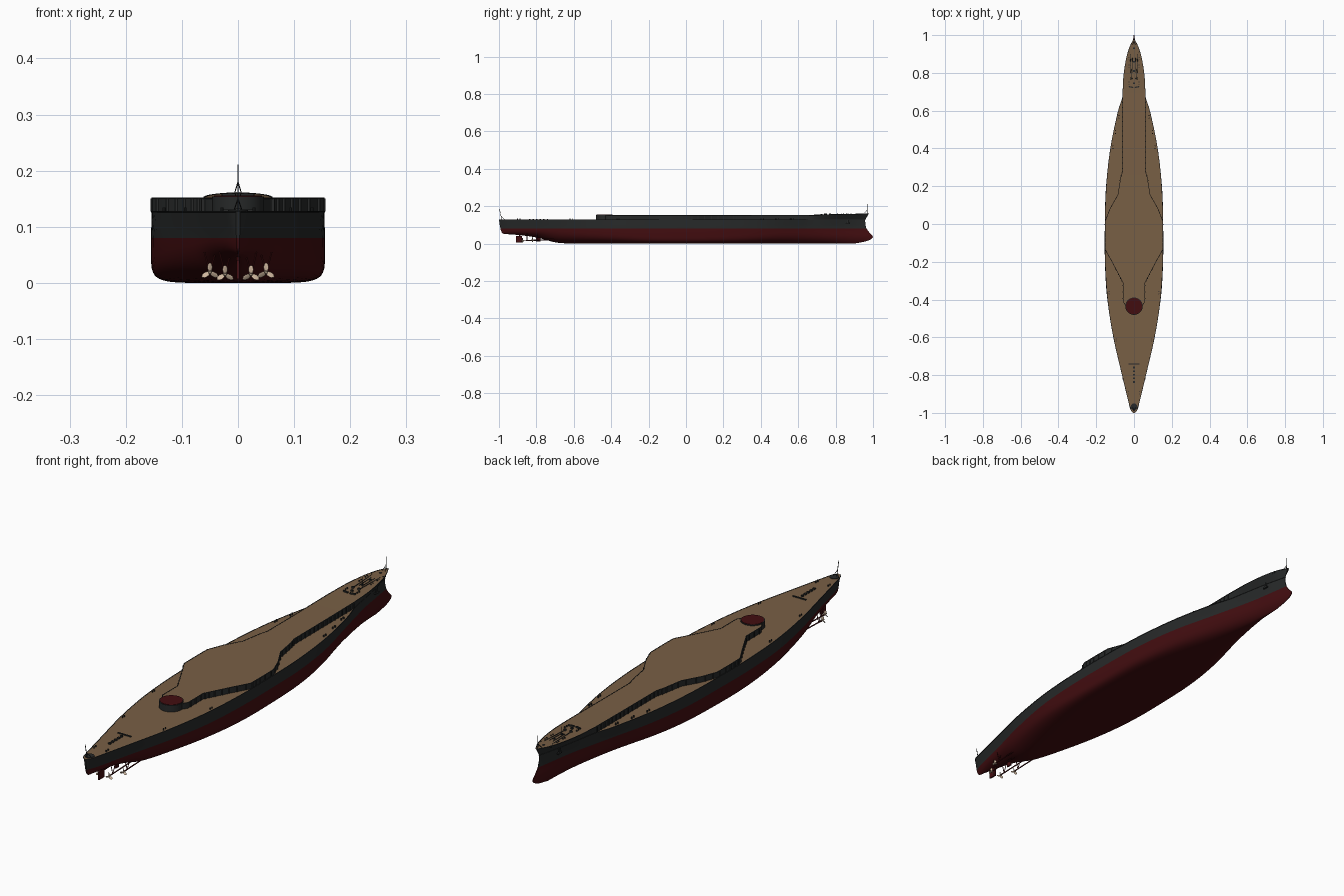
import bpy, bmesh, math
from mathutils import Vector

cube = bpy.data.objects.get("Cube")
if cube:
    bpy.data.objects.remove(cube)


def material(name, rgb):
    m = bpy.data.materials.new(name)
    m.use_nodes = True
    m.diffuse_color = (*rgb, 1)
    m.node_tree.nodes["Principled BSDF"].inputs["Base Color"].default_value = (*rgb, 1)
    return m


RED = material("hull red", (0.055, 0.004, 0.005))
DARK = material("charcoal grey", (0.02, 0.022, 0.022))
WOOD = material("deck wood", (0.19, 0.115, 0.06))
BRONZE = material("propeller bronze", (0.62, 0.47, 0.34))
MATS = [RED, DARK, WOOD, BRONZE]


def finish(bm, name, mat=None, angle=35):
    bmesh.ops.remove_doubles(bm, verts=bm.verts, dist=0.00005)
    bmesh.ops.recalc_face_normals(bm, faces=bm.faces)
    me = bpy.data.meshes.new(name)
    bm.to_mesh(me)
    bm.free()
    for m in ([mat] if mat else MATS):
        me.materials.append(m)
    ob = bpy.data.objects.new(name, me)
    bpy.context.collection.objects.link(ob)
    bpy.ops.object.select_all(action='DESELECT')
    ob.select_set(True)
    bpy.context.view_layer.objects.active = ob
    bpy.ops.object.shade_smooth_by_angle(angle=math.radians(angle))
    return ob


def box(bm, c, size, rot=0):
    vs = bmesh.ops.create_cube(bm, size=1)["verts"]
    bmesh.ops.scale(bm, vec=size, verts=vs)
    bmesh.ops.rotate(bm, matrix=Vector((0, 0, 1)).to_track_quat('Z', 'Y').to_matrix(), verts=vs)
    for v in vs:
        x, y = v.co.x, v.co.y
        v.co.x = x * math.cos(rot) - y * math.sin(rot)
        v.co.y = x * math.sin(rot) + y * math.cos(rot)
        v.co += Vector(c)


def rod(bm, a, b, r1, r2=None, n=8):
    a, b = Vector(a), Vector(b)
    vs = bmesh.ops.create_cone(bm, cap_ends=True, segments=n, radius1=r1,
                               radius2=r1 if r2 is None else r2, depth=(b - a).length)["verts"]
    q = (b - a).to_track_quat('Z', 'Y')
    for v in vs:
        v.co = q @ v.co + (a + b) / 2


def curve(table, x):
    # smooth interpolation through (position, value) pairs
    if x <= table[0][0]:
        return table[0][1]
    for i in range(len(table) - 1):
        (x0, y0), (x1, y1) = table[i], table[i + 1]
        if x <= x1:
            xa, ya = table[max(i - 1, 0)]
            xb, yb = table[min(i + 2, len(table) - 1)]
            h, t = x1 - x0, (x - x0) / (x1 - x0)
            m0, m1 = (y1 - ya) / (x1 - xa) * h, (yb - y0) / (xb - x0) * h
            return ((2*t**3 - 3*t*t + 1) * y0 + (t**3 - 2*t*t + t) * m0
                    + (3*t*t - 2*t**3) * y1 + (t**3 - t*t) * m1)
    return table[-1][1]


# Hull lines: half widths, keel height, section fullness and end profiles
DECK_W = [(-1, .004), (-.985, .016), (-.95, .026), (-.8, .062), (-.6, .108), (-.4, .139), (-.2, .152),
          (0, .153), (.2, .146), (.4, .124), (.6, .083), (.68, .06), (.8, .04), (.9, .023), (1, .001)]
WATER_W = [(-1, .003), (-.95, .02), (-.8, .055), (-.6, .105), (-.4, .141), (-.2, .154),
           (0, .154), (.2, .148), (.4, .122), (.6, .074), (.8, .031), (.9, .016), (1, .002)]
KEEL = [(-1, .052), (-.9, .044), (-.8, .03), (-.7, .007), (-.63, .001), (-.5, 0), (1, 0)]
FULL = [(-1, 2), (-.7, 2.2), (-.4, 4), (-.1, 7), (.2, 6), (.5, 3.2), (.8, 2.5), (1, 2.5)]
STEM = [(0, .9), (.015, .97), (.035, 1), (.055, .985), (.08, .965), (.127, .958), (.16, .977)]
STERN = [(.045, .96), (.06, .985), (.127, 1)]
SHEER = [(-1, .151), (.4, .151), (.7, .153), (1, .16)]
WL, MAIN = .08, .127


def along(s, z):
    if s > .6:
        return .6 + (s - .6) / .4 * (curve(STEM, z) - .6)
    if s < -.7:
        return -.7 + (s + .7) / .3 * (curve(STERN, z) - .7)
    return s


def section(s):
    w, k, n = curve(WATER_W, s), curve(KEEL, s), curve(FULL, s)
    pts = []
    for i in range(13):
        a = math.pi / 2 * i / 12
        pts.append((w * math.sin(a) ** (2 / n), WL - (WL - k) * max(math.cos(a), 0) ** (2 / n)))
    d = curve(DECK_W, s)
    pts += [(w + (d - w) * t, WL + (MAIN - WL) * t) for t in (.45, 1)]
    return [Vector((x, along(s, z), z)) for x, z in pts]


def flip(p, sign):
    return Vector((p.x * sign, p.y, p.z))


def face(bm, pts, mat):
    f = bm.faces.new([bm.verts.new(p) for p in pts])
    f.material_index = mat


# Main hull and lower deck
bm = bmesh.new()
stations = [math.sin(math.pi / 2 * (i / 40 - 1)) for i in range(81)]
rows = [section(s) for s in stations]
for a, b in zip(rows, rows[1:]):
    for sg in (1, -1):
        for j in range(len(a) - 1):
            face(bm, [flip(p, sg) for p in (a[j], a[j+1], b[j+1], b[j])], 0 if j < 12 else 1)
    face(bm, [a[-1], flip(a[-1], -1), flip(b[-1], -1), b[-1]], 2)
for r in (rows[0], rows[-1]):
    for j in range(len(r) - 1):
        face(bm, [r[j], r[j+1], flip(r[j+1], -1), flip(r[j], -1)], 0 if j < 12 else 1)
finish(bm, "hull")

# Raised forecastle deck, stepped walls amidships, flared at the bow
STEP = [(-.43, .045), (-.41, .058), (-.31, .058), (-.28, .074), (-.2, .116), (-.135, .152), (-.06, .153),
        (.015, .152), (.08, .127), (.155, .085), (.245, .07), (.28, .06), (.48, .06), (.68, .06)]
FLARE = [(.68, .06), (.8, .054), (.9, .039), (.96, .022), (1, .002)]
outline = []
for s, w in STEP:
    outline.append((Vector((w, along(s, MAIN), MAIN - .001)), Vector((w, along(s, .152), curve(SHEER, s)))))
for i in range(1, 17):
    s = .68 + .32 * i / 16
    z = curve(SHEER, s)
    outline.append((Vector((curve(DECK_W, s), along(s, MAIN), MAIN)),
                    Vector((curve(FLARE, s), along(s, z), z))))
bm = bmesh.new()
for (a0, a1), (b0, b1) in zip(outline, outline[1:]):
    for sg in (1, -1):
        face(bm, [flip(p, sg) for p in (a0, a1, b1, b0)], 1)
    face(bm, [a1, flip(a1, -1), flip(b1, -1), b1], 2)
finish(bm, "forecastle")

# Deck edge rails and wall ribs
bm = bmesh.new()
tops = [o[1] for o in outline]
edge = [r[-1] for r in rows]
for sg in (1, -1):
    for line in (tops, edge):
        for a, b in zip(line, line[1:]):
            rod(bm, flip(a, sg), flip(b, sg), .0016, n=6)
finish(bm, "deck_edges", DARK)
bm = bmesh.new()
for (s0, w0), (s1, w1) in zip(STEP[1:-1], STEP[2:]):
    n = max(2, int((s1 - s0) / .025))
    for i in range(n):
        t = (i + .5) / n
        for sg in (1, -1):
            box(bm, (sg * (w0 + (w1 - w0) * t), s0 + (s1 - s0) * t, .139), (.006, .005, .023))
finish(bm, "wall_ribs", DARK)

# Aft gun barbette
bm = bmesh.new()
rod(bm, (0, -.435, .12), (0, -.435, .154), .046, n=40)
finish(bm, "barbette", DARK)
bm = bmesh.new()
rod(bm, (0, -.435, .153), (0, -.435, .1555), .043, n=40)
finish(bm, "barbette_cover", RED)

# Bow fittings: capstans, chains, bollards and breakwater
bm = bmesh.new()
for sg in (1, -1):
    rod(bm, (sg * .014, .77, .153), (sg * .014, .77, .161), .006, .005, 12)
    rod(bm, (sg * .014, .77, .156), (sg * .02, .9, .157), .0018)
    rod(bm, (sg * .006, .8, .156), (sg * .008, .88, .157), .0018)
    box(bm, (sg * .016, .725, .156), (.024, .006, .006), sg * .2)
    for y in (.74, .83, .87, .91):
        for d in (0, .012):
            rod(bm, (sg * .027, y + d, .153), (sg * .027, y + d, .16), .0025)
    for y in (.4, .48, .56):
        for d in (0, .014):
            x = sg * (curve(DECK_W, y) - .012)
            rod(bm, (x, y + d, MAIN), (x, y + d, .135), .003)
for y in (.745, .81, .86, .93):
    box(bm, (0, y, .157), (.008, .008, .007))
finish(bm, "bow_fittings", DARK)

# Stern fittings
bm = bmesh.new()
box(bm, (0, -.74, .129), (.06, .005, .004))
for i in range(5):
    box(bm, (0, -.76 - i * .019, .13), (.009, .009, .006))
for sg in (1, -1):
    for y in (-.37, -.62, -.9):
        x = sg * (curve(DECK_W, y) - .01)
        for d in (0, .012):
            rod(bm, (x, y + d, MAIN), (x, y + d, .134), .0025)
rod(bm, (0, -.968, MAIN), (0, -.968, .13), .018, n=20)
finish(bm, "stern_fittings", DARK)

# Flagstaffs with their stays
bm = bmesh.new()
rod(bm, (0, .968, .155), (0, .968, .211), .0013)
rod(bm, (0, .81, .153), (0, .81, .188), .0013)
rod(bm, (0, -.985, MAIN), (0, -.997, .185), .0013)
for sg in (1, -1):
    rod(bm, (sg * .007, .95, .157), (0, .968, .18), .001)
    rod(bm, (sg * .008, -.97, MAIN), (0, -.99, .15), .001)
finish(bm, "flagstaffs", DARK)

# Anchors on the bow sides
bm = bmesh.new()
for sg in (1, -1):
    x = sg * (curve(DECK_W, .89) + .003)
    box(bm, (x, .865, .12), (.006, .008, .02))
    box(bm, (x, .865, .109), (.007, .024, .006))
finish(bm, "anchors", DARK)

# Propellers, shafts and rudder
blades, shafts = bmesh.new(), bmesh.new()
for sg in (1, -1):
    for x, y, z, r in ((.05, -.82, .019, .016), (.023, -.875, .015, .016)):
        rod(blades, (sg * x, y - .01, z), (sg * x, y + .008, z), .002, .004, 10)
        for i in range(3):
            a = math.pi / 2 + i * math.tau / 3
            vs = bmesh.ops.create_uvsphere(blades, u_segments=10, v_segments=6, radius=1)["verts"]
            for v in vs:
                u, t, w = v.co.x * r * .5 + r * .55, v.co.y * .0045, v.co.z * .001 + v.co.y * .003 * sg
                v.co = Vector((sg * x + u * math.cos(a) - t * math.sin(a), y + w,
                               z + u * math.sin(a) + t * math.cos(a)))
        rod(shafts, (sg * x, y, z), (sg * x, y + .18, z + .006), .0025)
        for d in (-.01, .01):
            rod(shafts, (sg * x, y + .025, z), (sg * x + d, y + .025, .055), .0015)
finish(blades, "propellers", BRONZE)
finish(shafts, "propeller_shafts", RED)
bm = bmesh.new()
box(bm, (0, -.893, .024), (.006, .034, .034))
rod(bm, (0, -.89, .035), (0, -.89, .06), .004)
box(bm, (0, -.79, .024), (.005, .022, .024))
finish(bm, "rudders", RED)
